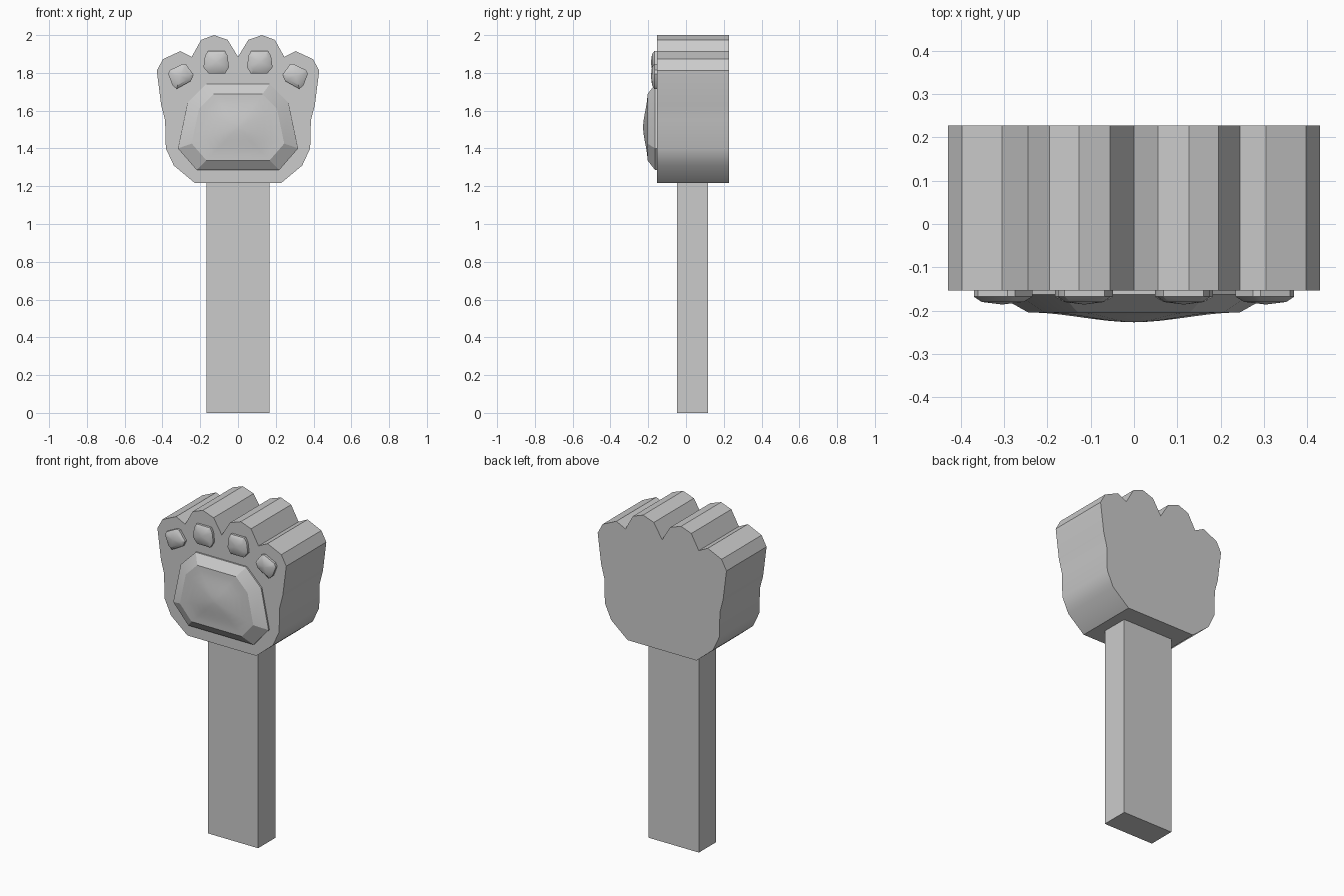
import bpy, bmesh

if "Cube" in bpy.data.objects:
    bpy.data.objects.remove(bpy.data.objects["Cube"])

FRONT, BACK = -0.154, 0.228


def finish(name, bm, angle=0.5):
    bmesh.ops.recalc_face_normals(bm, faces=bm.faces[:])
    me = bpy.data.meshes.new(name)
    bm.to_mesh(me)
    bm.free()
    ob = bpy.data.objects.new(name, me)
    bpy.context.collection.objects.link(ob)
    bpy.ops.object.select_all(action='DESELECT')
    ob.select_set(True)
    bpy.context.view_layer.objects.active = ob
    bpy.ops.object.shade_smooth_by_angle(angle=angle)
    return ob


def loft(name, outline, rings, centre, tip=None, angle=0.5):
    """Stack scaled copies of an x-z outline along y; close with a tip or a cap."""
    bm = bmesh.new()
    cx, cz = centre
    loops = [[bm.verts.new((cx + (x - cx) * s, y, cz + (z - cz) * s))
              for x, z in outline] for s, y in rings]
    n = len(outline)
    for a, b in zip(loops, loops[1:]):
        for i in range(n):
            j = (i + 1) % n
            bm.faces.new((a[i], a[j], b[j], b[i]))
    bm.faces.new(loops[0])
    if tip is None:
        bm.faces.new(loops[-1])
    else:
        t = bm.verts.new((cx, tip, cz))
        for i in range(n):
            bm.faces.new((loops[-1][i], loops[-1][(i + 1) % n], t))
    return finish(name, bm, angle)


def mirrored(half):
    return half + [(-x, z) for x, z in reversed(half) if x > 0]


# Paw body: right half of the silhouette, from the middle notch to the wrist
paw = mirrored([(0, 1.885), (0.055, 1.975), (0.127, 2.0), (0.195, 1.975),
                (0.245, 1.885), (0.305, 1.915), (0.397, 1.873), (0.43, 1.812),
                (0.407, 1.63), (0.386, 1.55), (0.382, 1.40), (0.34, 1.31),
                (0.23, 1.218)])
loft("paw_body", paw, [(1, BACK), (1, FRONT)], (0, 1.6))

# Palm pad: bevelled rim and a soft dome
palm = mirrored([(0.168, 1.74), (0.268, 1.64), (0.318, 1.40), (0.218, 1.285)])
lo, hi = -0.204, -0.227
dome = []
for s in (0.85, 0.7, 0.55, 0.4, 0.25, 0.1):
    t = 1 - s
    dome.append((0.77 * s, lo + (hi - lo) * t * t * (3 - 2 * t)))
loft("palm_pad", palm, [(1, FRONT + 0.004), (1, -0.163), (0.77, lo)] + dome,
     (0, 1.512), tip=hi, angle=0.35)

# Toe pads, one of each mirrored to both sides
inner = [(0.068, 1.915), (0.16, 1.915), (0.175, 1.89), (0.183, 1.83),
         (0.155, 1.797), (0.068, 1.797), (0.048, 1.83), (0.055, 1.89)]
outer = [(0.235, 1.79), (0.275, 1.845), (0.292, 1.848), (0.36, 1.815),
         (0.37, 1.795), (0.347, 1.735), (0.325, 1.715), (0.25, 1.757)]
for label, pts, (cx, cz) in (("inner", inner, (0.115, 1.857)),
                             ("outer", outer, (0.305, 1.785))):
    for side, sx in (("right", 1), ("left", -1)):
        loft(f"{label}_toe_pad_{side}", [(sx * x, z) for x, z in pts],
             [(1, FRONT + 0.004), (1, -0.168), (0.72, -0.180)],
             (sx * cx, cz), tip=-0.186)

# Handle
bar = [(-0.168, 0), (0.168, 0), (0.168, 1.22), (-0.168, 1.22)]
loft("handle", bar, [(1, 0.117), (1, -0.048)], (0, 0.6))
